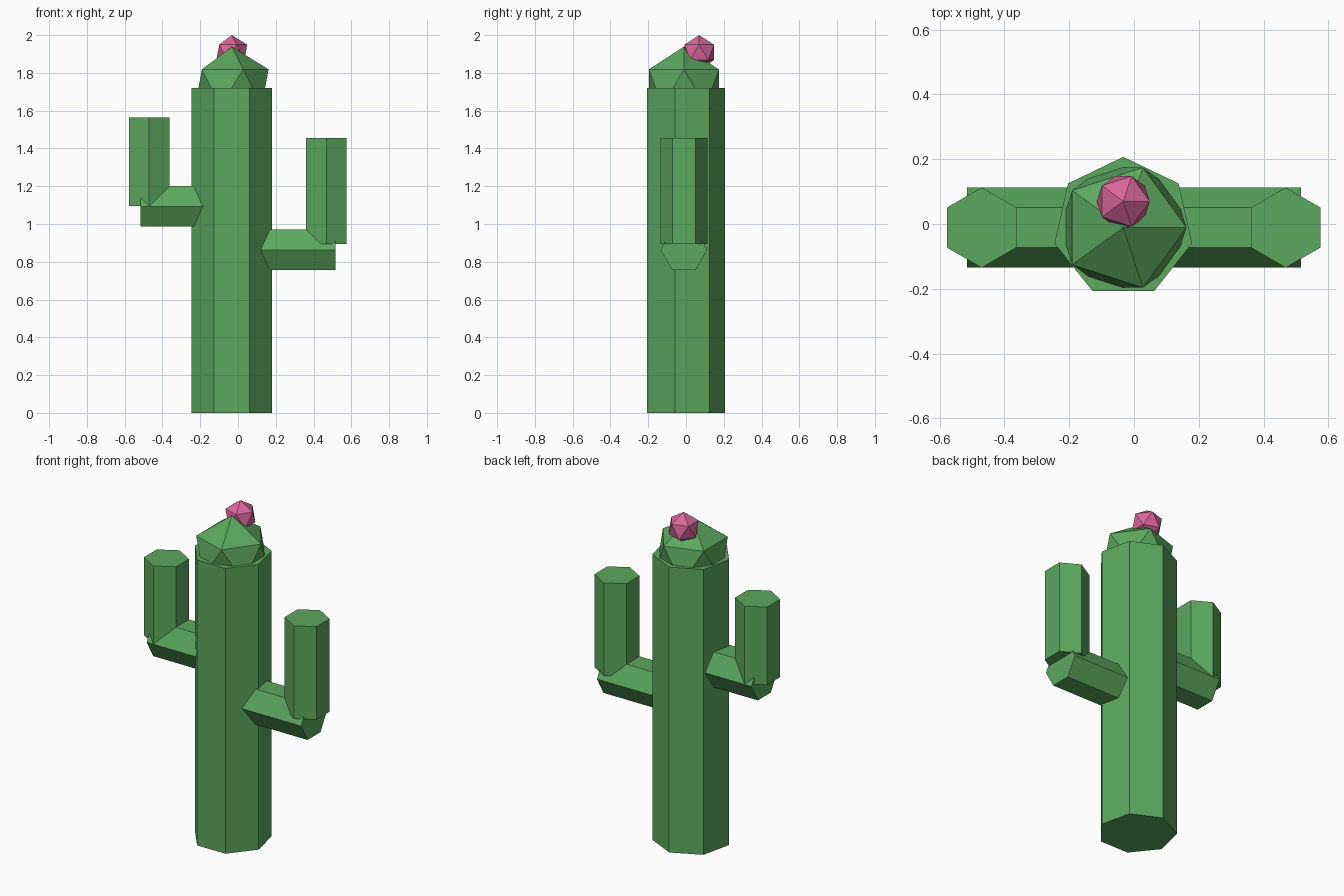
import bpy, bmesh, math
from mathutils import Vector

if "Cube" in bpy.data.objects:
    bpy.data.objects.remove(bpy.data.objects["Cube"])

CX, CY = -0.033, -0.011      # trunk axis
TRUNK_R, ARM_R = 0.218, 0.1235


def material(name, rgb):
    m = bpy.data.materials.new(name)
    m.diffuse_color = (*rgb, 1.0)
    m.use_nodes = True
    m.node_tree.nodes["Principled BSDF"].inputs["Base Color"].default_value = m.diffuse_color
    return m


GREEN = material("cactus_green", (0.107, 0.392, 0.112))
PINK = material("flower_pink", (0.70, 0.135, 0.33))


def finish(bm, name, mat):
    bmesh.ops.recalc_face_normals(bm, faces=bm.faces)
    mesh = bpy.data.meshes.new(name)
    bm.to_mesh(mesh)
    bm.free()
    mesh.materials.append(mat)
    obj = bpy.data.objects.new(name, mesh)
    bpy.context.collection.objects.link(obj)
    return obj


def prism(name, start, end, radius, sides, mat):
    """Straight prism from start to end, with one corner towards +y."""
    a, b = Vector(start), Vector(end)
    v = Vector((0, 1, 0))
    u = v.cross((b - a).normalized())
    bm = bmesh.new()
    rings = []
    for c in (a, b):
        ring = []
        for i in range(sides):
            t = 2 * math.pi * i / sides
            ring.append(bm.verts.new(c + radius * (math.cos(t) * v + math.sin(t) * u)))
        rings.append(ring)
        bm.faces.new(ring)
    lo, hi = rings
    for i in range(sides):
        j = (i + 1) % sides
        bm.faces.new((lo[i], lo[j], hi[j], hi[i]))
    return finish(bm, name, mat)


def ball(name, centre, radius, mat):
    bm = bmesh.new()
    bmesh.ops.create_icosphere(bm, subdivisions=1, radius=radius)
    bmesh.ops.translate(bm, verts=bm.verts, vec=centre)
    return finish(bm, name, mat)


# Trunk with faceted dome
prism("trunk", (CX, CY, 0), (CX, CY, 1.72), TRUNK_R, 7, GREEN)
ball("trunk_dome", (CX, CY, 1.721), TRUNK_R, GREEN)

# Arms: (side, tip x, upright x, branch z, upright bottom, upright top)
for side, tip, ux, bz, z0, z1 in (
    ("right", 0.515, 0.468, 0.863, 0.895, 1.455),
    ("left", -0.515, -0.470, 1.093, 1.096, 1.565),
):
    prism(side + "_arm_branch", (CX, CY, bz), (tip, CY, bz), ARM_R, 6, GREEN)
    prism(side + "_arm_upright", (ux, CY, z0), (ux, CY, z1), ARM_R, 6, GREEN)

# Flower on the back of the dome
ball("flower", (CX, 0.07, 1.9085), 0.0915, PINK)
